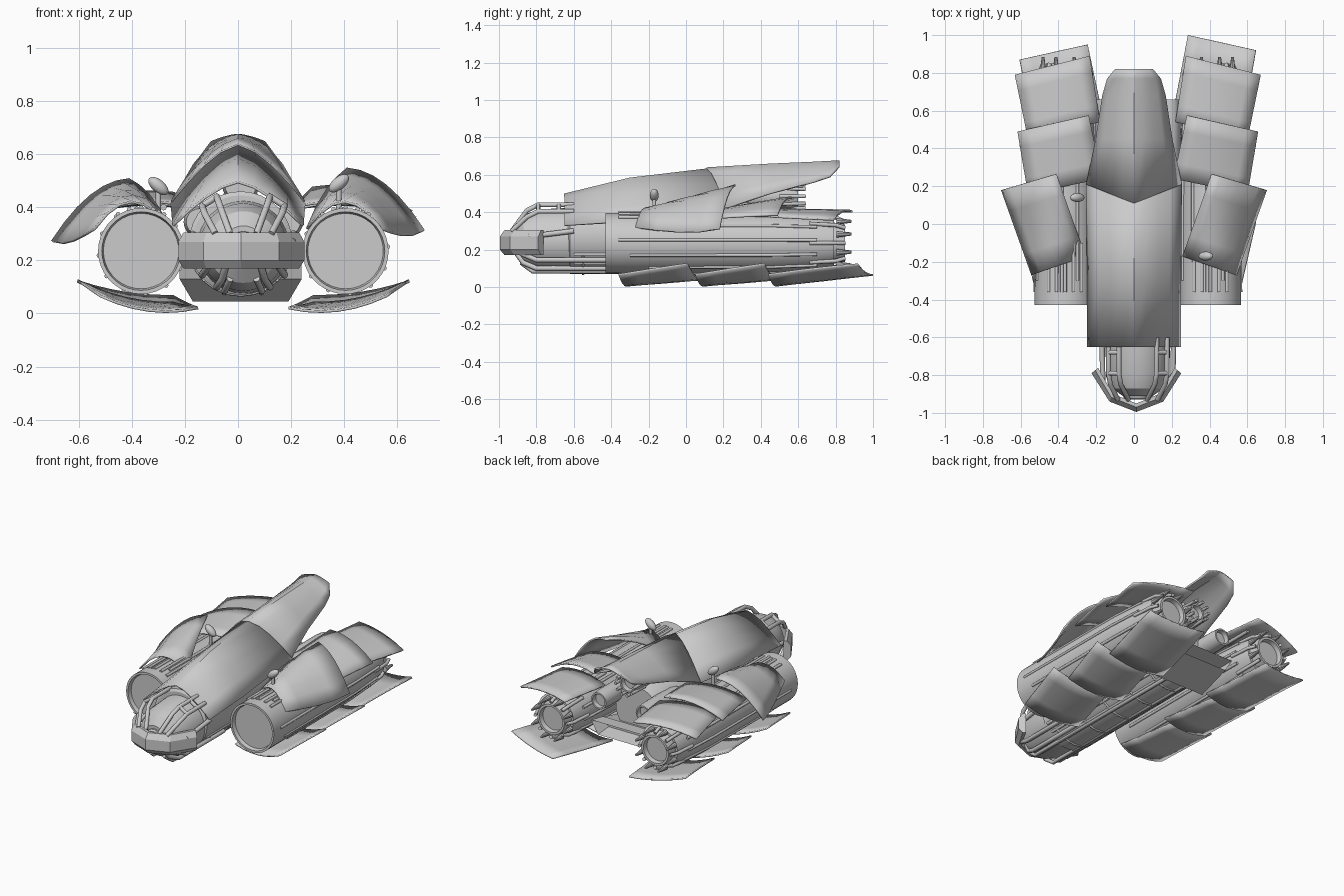
import bpy, bmesh, math
from mathutils import Vector, Matrix

if "Cube" in bpy.data.objects:
    bpy.data.objects.remove(bpy.data.objects["Cube"], do_unlink=True)

MID = 0.02          # x of the hull axis
POD_X = 0.385       # pod distance from the hull axis
POD_Z = 0.235
SIDES = (("left", 1), ("right", -1))


def finish(name, bm, thickness=0, angle=30):
    bmesh.ops.recalc_face_normals(bm, faces=bm.faces[:])
    mesh = bpy.data.meshes.new(name)
    bm.to_mesh(mesh)
    bm.free()
    obj = bpy.data.objects.new(name, mesh)
    bpy.context.collection.objects.link(obj)
    if thickness:
        mod = obj.modifiers.new("shell", "SOLIDIFY")
        mod.thickness = thickness
        mod.offset = 0
    bpy.ops.object.select_all(action="DESELECT")
    obj.select_set(True)
    bpy.context.view_layer.objects.active = obj
    bpy.ops.object.shade_smooth_by_angle(angle=math.radians(angle))
    return obj


def loft(name, rows, closed=False, thickness=0, angle=30):
    """Skin a list of equal point rows; closed rows get end caps."""
    bm = bmesh.new()
    grid = [[bm.verts.new(p) for p in row] for row in rows]
    n = len(rows[0])
    for a, b in zip(grid, grid[1:]):
        for i in range(n if closed else n - 1):
            j = (i + 1) % n
            bm.faces.new((a[i], a[j], b[j], b[i]))
    if closed:
        bm.faces.new(grid[0])
        bm.faces.new(grid[-1])
    return finish(name, bm, thickness, angle)


def lathe(name, x, z, profile, sides=32):
    """Revolve (y, radius) points round an axis parallel to y."""
    turns = [math.tau * i / sides for i in range(sides)]
    rows = [[(x + r * math.cos(t), y, z + r * math.sin(t)) for t in turns] for y, r in profile]
    return loft(name, rows, closed=True)


def pipe(name, points, radius):
    data = bpy.data.curves.new(name, "CURVE")
    data.dimensions = "3D"
    data.bevel_depth = radius
    data.bevel_resolution = 2
    data.use_fill_caps = True
    spline = data.splines.new("POLY")
    spline.points.add(len(points) - 1)
    for p, co in zip(spline.points, points):
        p.co = (*co, 1)
    obj = bpy.data.objects.new(name, data)
    bpy.context.collection.objects.link(obj)
    return obj


def around(x, z, radius, degrees, y):
    a = math.radians(degrees)
    return (x + radius * math.cos(a), y, z + radius * math.sin(a))


def panel(name, sign, shift, corners, axis, crown, bend):
    """Arched plate: plan corners inner front, outer front, outer rear, inner rear."""
    a, b, c, d = [Vector(p) for p in corners]
    rows = []
    for i in range(5):
        t = i / 4
        top = crown[0] + (crown[1] - crown[0]) * t
        k = bend[0] + (bend[1] - bend[0]) * t
        row = []
        for j in range(7):
            p = a.lerp(d, t).lerp(b.lerp(c, t), j / 6)
            row.append((shift + sign * p.x, p.y, top - k * (p.x - axis) ** 2))
        rows.append(row)
    loft(name, rows, thickness=0.01, angle=25)


def roof(name, stations):
    """Ridged shell from (y, edge sweep, half width, ridge z, edge z) stations."""
    rows = []
    for y, sweep, w, ridge, edge in stations:
        us = [i / 4 for i in range(-4, 5)]
        rows.append([(u * w, y + sweep * abs(u), ridge - (ridge - edge) * abs(u) ** 1.5) for u in us])
    loft(name, rows, thickness=0.01, angle=20)


# Ridged hood and raised rear canopy
roof("hood", [(-0.65, 0, 0.245, 0.495, 0.33), (-0.3, 0, 0.245, 0.58, 0.35),
              (0.12, 0.1, 0.25, 0.63, 0.41)])
roof("rear_canopy", [(0.11, 0.1, 0.25, 0.635, 0.42), (0.45, 0, 0.2, 0.655, 0.5),
                     (0.68, 0, 0.165, 0.665, 0.56), (0.77, 0, 0.14, 0.67, 0.59),
                     (0.82, 0, 0.1, 0.672, 0.645)])

# Central hull with stepped nose
lathe("hull", MID / 2, 0.265, [(-0.63, 0.18), (-0.62, 0.195), (0.4, 0.195), (0.5, 0.16)])
lathe("nose", MID, 0.25, [(-0.91, 0.08), (-0.87, 0.135), (-0.79, 0.165), (-0.6, 0.175)])
lathe("nose_core", MID, 0.25, [(-0.93, 0.05), (-0.92, 0.06), (-0.85, 0.06)], 16)

# Chevron bumper: thin wrapped blade with a sloping top
path = [(-0.225, -0.79), (-0.13, -0.94), (0.012, -0.995), (0.155, -0.94), (0.25, -0.79)]
section = [(0, 0.2), (0, 0.27), (0.025, 0.305), (0.045, 0.305), (0.045, 0.17), (0.025, 0.17)]
focus = Vector((0.012, -0.6))
rows = []
for p in path:
    p = Vector(p)
    inward = (focus - p).normalized()
    rows.append([(*(p + inward * s), z) for s, z in section])
loft("bumper", rows, closed=True, angle=10)

# Nose cage, lower hoses and belly rods
for side, s in SIDES:
    for k in range(2):
        off = 0.1 + 0.055 * k
        lift = 0.44 - 0.035 * k
        low = 0.1 + 0.045 * k
        pipe(f"{side}_cage_tube_{k}", [(MID + s * off, -0.6, lift), (MID + s * off, -0.79, lift),
             (MID + s * (off - 0.01), -0.85, lift - 0.03), (MID + s * (off - 0.05), -0.93, 0.3)], 0.013)
        pipe(f"{side}_lower_hose_{k}", [(MID + s * off, -0.4, low), (MID + s * off, -0.8, low),
             (MID + s * (off - 0.02), -0.87, low + 0.03), (MID + s * (off - 0.04), -0.92, 0.2)], 0.014)
    for y in (-0.68, -0.79):
        pipe(f"{side}_cage_rung", [(MID + s * 0.1, y, 0.44), (MID + s * 0.155, y, 0.405)], 0.012)
    pipe(f"{side}_bumper_strut", [(MID + s * 0.19, -0.6, 0.3), (MID + s * 0.185, -0.84, 0.27)], 0.014)
    pipe(f"{side}_belly_hose", [(MID + s * 0.05, -0.88, 0.13), (MID + s * 0.07, -0.82, 0.085),
                                (MID + s * 0.07, 0.4, 0.08)], 0.013)
    for deg in (-62, -45, -28):
        a = deg if s > 0 else 180 - deg
        pipe(f"{side}_hull_rod", [around(MID / 2, 0.265, 0.193, a, y) for y in (-0.6, 0.4)], 0.009)
for i in range(5):
    y = -0.55 + i * 0.22
    pipe("belly_rib", [around(MID / 2, 0.265, 0.194, a, y) for a in range(-150, -29, 15)], 0.008)

# Upswept rear tray with a slanted front and recessed slot
bm = bmesh.new()
bmesh.ops.create_cube(bm, size=1)
for v in bm.verts:
    low, back = v.co.z < 0, v.co.y > 0
    wide = 0.18 if low else 0.23
    front_y = 0.44 if low else 0.34
    v.co = (MID / 2 + wide * (1 if v.co.x > 0 else -1), 0.66 if back else front_y,
            (0.045 if low else 0.13) + (0.075 if back else 0))
bm.faces.ensure_lookup_table()
rear = max(bm.faces, key=lambda f: f.calc_center_median().y)
bmesh.ops.inset_region(bm, faces=[rear], thickness=0.02)
bmesh.ops.translate(bm, verts=rear.verts[:], vec=(0, -0.1, 0))
finish("rear_tray", bm)

# Central exhaust with a crown of fingers under the canopy
nozzle = [(0.3, 0.06), (0.35, 0.07), (0.56, 0.07), (0.6, 0.06), (0.6, 0.048), (0.57, 0.045)]
lathe("centre_exhaust", MID / 2, 0.485, nozzle, 20)
for i in range(10):
    pipe("exhaust_finger", [around(MID / 2, 0.485, 0.07, i * 36, 0.5),
                            around(MID / 2, 0.485, 0.065, i * 36, 0.64)], 0.01)

for side, s in SIDES:
    # Small exhausts above the tray
    lathe(f"{side}_exhaust", MID + s * 0.165, 0.345,
          [(0.3, 0.05), (0.35, 0.06), (0.6, 0.06), (0.66, 0.055), (0.66, 0.045), (0.63, 0.042)], 20)

    # Engine pod with recessed intake and stepped nozzle
    x = MID + s * POD_X
    lathe(f"{side}_pod", x, POD_Z, [(-0.405, 0.142), (-0.43, 0.148), (-0.43, 0.162), (-0.36, 0.162),
          (0.45, 0.158), (0.68, 0.145), (0.79, 0.125), (0.79, 0.11), (0.85, 0.1),
          (0.85, 0.085), (0.82, 0.08)], 36)

    # Lengthwise rods, grouped and staggered
    for i in range(12):
        a = i * 30 + 6
        start = (-0.36, -0.2, -0.3)[i % 3]
        pts = [around(x, POD_Z, 0.16, a, start), around(x, POD_Z, 0.158, a, 0.45),
               around(x, POD_Z, 0.147, a, 0.7)]
        pipe(f"{side}_pod_rod", pts, 0.009)
    for a in range(58, 125, 16):
        pipe(f"{side}_intake_rod", [around(x, POD_Z, 0.163, a, y) for y in (-0.36, -0.1)], 0.009)

    # Nozzle fingers: hooked tubes with rounded tips between
    for i in range(8):
        a = i * 45
        pipe(f"{side}_nozzle_finger", [around(x, POD_Z, 0.146, a, 0.66),
             around(x, POD_Z, 0.136, a, 0.8), around(x, POD_Z, 0.115, a, 0.85)], 0.011)
        bm = bmesh.new()
        bmesh.ops.create_cone(bm, cap_ends=True, segments=10, radius1=0.018, radius2=0.007, depth=0.08)
        place = Matrix.Translation(around(x, POD_Z, 0.126, a + 22, 0.845)) @ Matrix.Rotation(-math.pi / 2, 4, "X")
        bmesh.ops.transform(bm, matrix=place, verts=bm.verts[:])
        finish(f"{side}_nozzle_tip", bm)

    # Upper armour plates, splayed toward the rear
    crest, rise = (0.545, 0.48) if s > 0 else (0.505, 0.46)
    panel(f"{side}_front_fender", s, 0, [(0.26, -0.17), (0.54, -0.27), (0.7, 0.18), (0.41, 0.265)],
          0.4, (0.42, crest), (5.2, 2.6))
    panel(f"{side}_middle_fender", s, MID, [(0.19, 0.24), (0.58, 0.16), (0.635, 0.49), (0.26, 0.575)],
          0.34, (0.42, rise), (0.9, 1.1))
    panel(f"{side}_rear_fender", s, MID, [(0.2, 0.54), (0.58, 0.45), (0.65, 0.79), (0.255, 0.89)],
          0.36, (0.415, 0.41), (0.8, 0.6))
    pipe(f"{side}_fender_brace", [(MID + s * 0.3, 0.4, 0.4), (MID + s * 0.3, 0.74, 0.4)], 0.012)

    # Lower overlapping shingles
    tail = 0.5 if s > 0 else 0.45
    for label, y, length, lift, bend in (("front", -0.31, 0.39, 0.04, -0.75), ("middle", 0.1, 0.39, 0.04, -0.75),
                                         ("rear", 0.49, tail, 0.065, -0.5)):
        panel(f"{side}_{label}_skid", s, MID,
              [(0.17, y + 0.01), (0.54, y - 0.05), (0.625, y + length - 0.07), (0.265, y + length + 0.01)],
              0.29, (0.007, lift), (-0.95, bend))

# Capsule lamps on the fenders
for side, co, tilt in (("left", (0.38, -0.17, 0.49), 50), ("right", (-0.3, 0.14, 0.48), -50)):
    bm = bmesh.new()
    bmesh.ops.create_uvsphere(bm, u_segments=16, v_segments=10, radius=0.024)
    turn = Matrix.Rotation(math.radians(tilt), 4, "Y")
    bmesh.ops.transform(bm, matrix=Matrix.Translation(co) @ turn @ Matrix.Diagonal((1, 1, 1.9, 1)), verts=bm.verts[:])
    finish(f"{side}_lamp", bm, angle=60)
    pipe(f"{side}_lamp_stem", [co, (co[0], co[1], 0.38)], 0.01)
